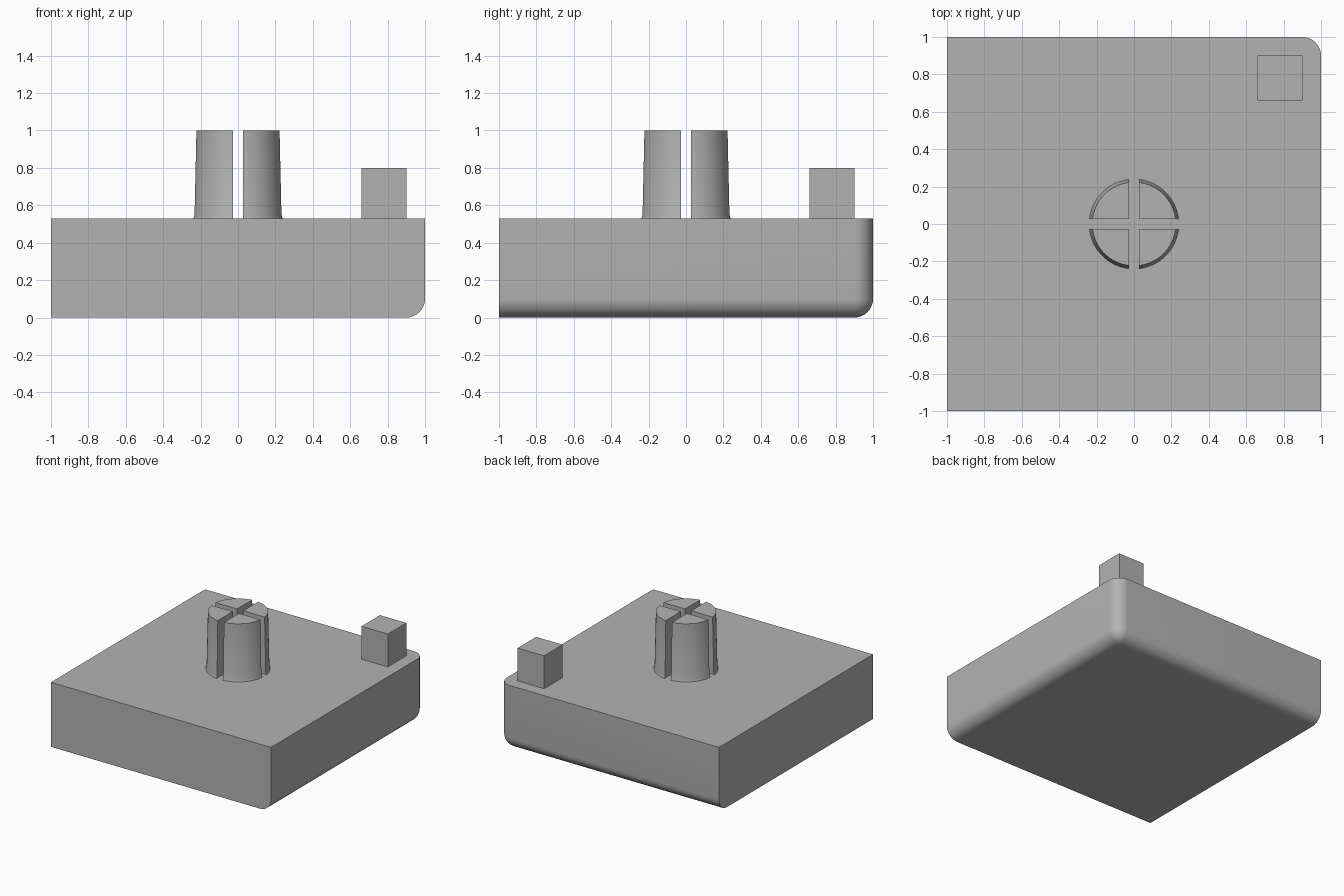
import bpy, bmesh
from math import asin, cos, sin, pi
from mathutils import Matrix, Vector

cube = bpy.data.objects.get("Cube")
if cube:
    bpy.data.objects.remove(cube, do_unlink=True)

grey = bpy.data.materials.new("plain grey")
grey.use_nodes = True
COLOUR = (0.45, 0.45, 0.45, 1)
grey.diffuse_color = COLOUR
grey.node_tree.nodes["Principled BSDF"].inputs["Base Color"].default_value = COLOUR

TOP = 0.53      # top of the base block
SLOT = 0.028    # half width of the cross slot
ARC_STEPS = 16


def finish(bm, name, smooth=False):
    bmesh.ops.recalc_face_normals(bm, faces=bm.faces)
    mesh = bpy.data.meshes.new(name)
    bm.to_mesh(mesh)
    bm.free()
    mesh.materials.append(grey)
    obj = bpy.data.objects.new(name, mesh)
    bpy.context.collection.objects.link(obj)
    if smooth:
        bpy.ops.object.select_all(action="DESELECT")
        obj.select_set(True)
        bpy.context.view_layer.objects.active = obj
        bpy.ops.object.shade_smooth_by_angle(angle=pi / 6)
    return obj


def box(size, centre):
    bm = bmesh.new()
    bmesh.ops.create_cube(bm, size=1)
    bmesh.ops.scale(bm, vec=size, verts=bm.verts)
    bmesh.ops.translate(bm, vec=centre, verts=bm.verts)
    return bm


# Base block: the three edges meeting at the lower back left corner are rounded
bm = box((2, 2, TOP), (0, 0, TOP / 2))
corner = min(bm.verts, key=lambda v: (v.co - Vector((1, 1, 0))).length)
bmesh.ops.bevel(bm, geom=list(corner.link_edges), offset=0.1, offset_type="OFFSET",
                segments=10, profile=0.5, affect="EDGES")
finish(bm, "base_block", smooth=True)

# Small locating block near the back left corner
finish(box((0.24, 0.24, 0.27), (0.78, 0.78, TOP + 0.135)), "corner_block")


# Split peg: four tapered quarters with a slight flare at the foot
def peg_quarter(index):
    bm = bmesh.new()
    rings = []
    for radius, z in ((0.24, TOP), (0.234, TOP + 0.02), (0.224, 1.0)):
        start = asin(SLOT / radius)
        span = pi / 2 - 2 * start
        angles = [start + span * i / ARC_STEPS for i in range(ARC_STEPS + 1)]
        points = [(SLOT, SLOT)] + [(radius * cos(a), radius * sin(a)) for a in angles]
        rings.append([bm.verts.new((x, y, z)) for x, y in points])
    for low, high in zip(rings, rings[1:]):
        for i in range(len(low)):
            j = (i + 1) % len(low)
            bm.faces.new((low[i], low[j], high[j], high[i]))
    bm.faces.new(rings[0])
    bm.faces.new(rings[-1])
    bmesh.ops.rotate(bm, verts=bm.verts, cent=(0, 0, 0),
                     matrix=Matrix.Rotation(index * pi / 2, 3, "Z"))
    finish(bm, f"peg_quarter_{index + 1}", smooth=True)


for k in range(4):
    peg_quarter(k)
